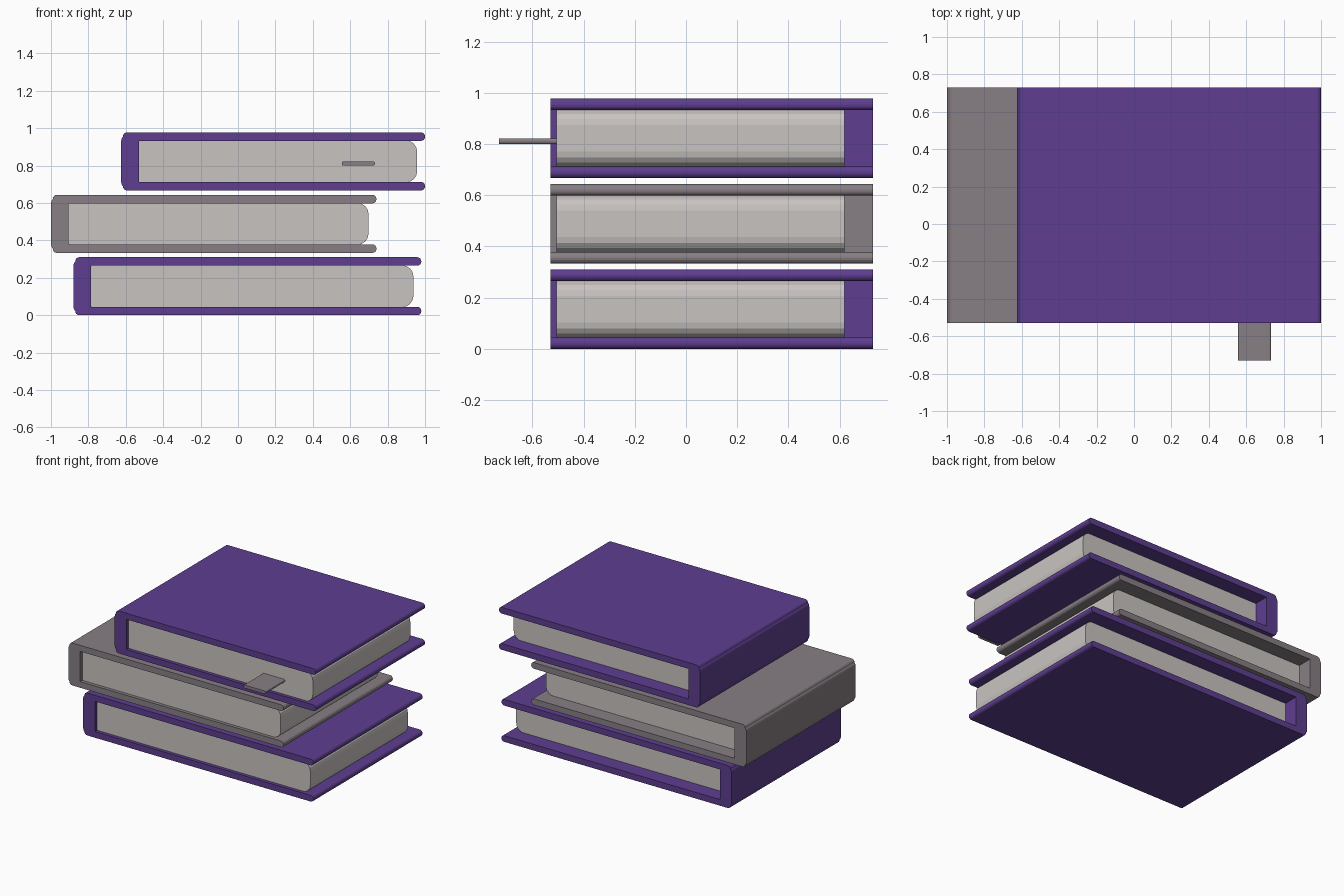
import bpy
import bmesh
from math import cos, sin, pi

if "Cube" in bpy.data.objects:
    bpy.data.objects.remove(bpy.data.objects["Cube"], do_unlink=True)


def make_material(name, rgb):
    mat = bpy.data.materials.new(name)
    mat.use_nodes = True
    mat.diffuse_color = (*rgb, 1)
    mat.node_tree.nodes["Principled BSDF"].inputs["Base Color"].default_value = (*rgb, 1)
    return mat


purple = make_material("purple cover", (0.112, 0.048, 0.278))
grey = make_material("warm grey cover", (0.242, 0.212, 0.231))
paper = make_material("paper", (0.584, 0.552, 0.533))


def rounded_slab(name, mat, x, y, z, left, right, steps=4):
    """Rounded x-z outline, extruded along y; left and right are corner radii."""
    corners = [(x[1] - right, z[1] - right, right, 0),
               (x[0] + left, z[1] - left, left, pi / 2),
               (x[0] + left, z[0] + left, left, pi),
               (x[1] - right, z[0] + right, right, 3 * pi / 2)]
    bm = bmesh.new()
    outline = []
    for cx, cz, r, start in corners:
        for i in range(steps + 1):
            a = start + i * pi / 2 / steps
            outline.append(bm.verts.new((cx + r * cos(a), y[0], cz + r * sin(a))))
    face = bm.faces.new(outline)
    ext = bmesh.ops.extrude_face_region(bm, geom=[face])
    moved = [v for v in ext["geom"] if isinstance(v, bmesh.types.BMVert)]
    bmesh.ops.translate(bm, verts=moved, vec=(0, y[1] - y[0], 0))
    bmesh.ops.remove_doubles(bm, verts=bm.verts, dist=0.0001)
    bmesh.ops.recalc_face_normals(bm, faces=bm.faces)
    mesh = bpy.data.meshes.new(name)
    bm.to_mesh(mesh)
    bm.free()
    mesh.materials.append(mat)
    obj = bpy.data.objects.new(name, mesh)
    bpy.context.collection.objects.link(obj)
    return obj


HEIGHT, BOARD, SPINE = 0.31, 0.045, 0.095
COVER_Y, PAGE_Y = (-0.53, 0.73), (-0.505, 0.62)


def book(prefix, mat, base, left, right):
    top = base + HEIGHT
    # Hard cover boards
    for side, z0 in (("bottom", base), ("top", top - BOARD)):
        rounded_slab(f"{prefix}_{side}_cover", mat, (left + 0.01, right), COVER_Y,
                     (z0, z0 + BOARD), 0.021, 0.021)
    # Spine
    rounded_slab(f"{prefix}_spine", mat, (left, left + SPINE), COVER_Y,
                 (base + 0.012, top - 0.012), 0.034, 0.02)
    # Page block with a rounded fore edge
    rounded_slab(f"{prefix}_pages", paper, (left + SPINE - 0.003, right - 0.042), PAGE_Y,
                 (base + BOARD - 0.002, top - BOARD + 0.002), 0.012, 0.06)


book("lower_book", purple, 0.0, -0.88, 0.98)
book("middle_book", grey, 0.333, -1.0, 0.74)
book("upper_book", purple, 0.667, -0.625, 1.0)

# Ribbon bookmark sticking out of the upper book
rounded_slab("bookmark", grey, (0.555, 0.732), (-0.73, -0.3), (0.8, 0.822), 0.009, 0.009)
